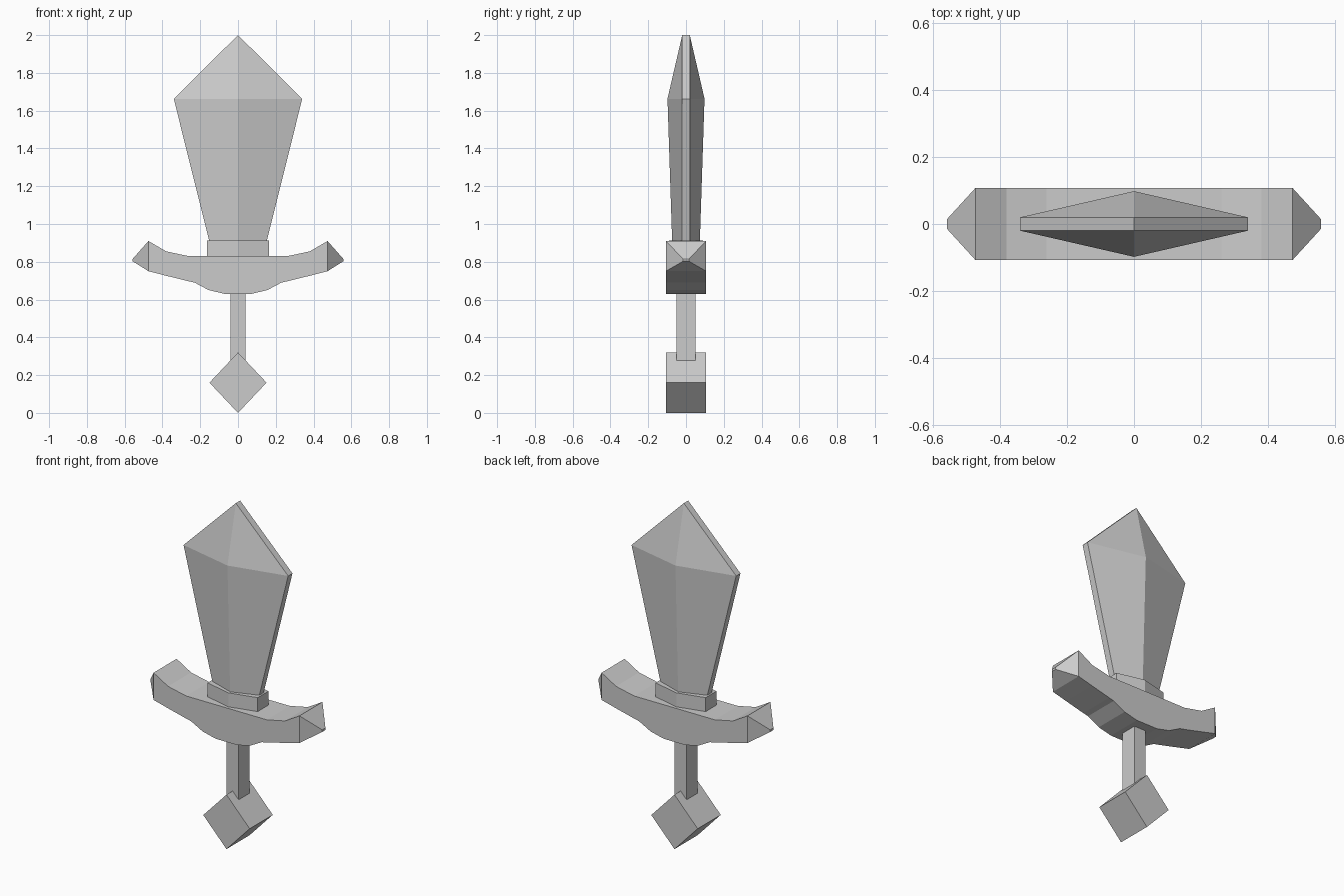
import bpy, bmesh

if "Cube" in bpy.data.objects:
    bpy.data.objects.remove(bpy.data.objects["Cube"])


def finish(bm, name):
    bmesh.ops.recalc_face_normals(bm, faces=bm.faces)
    mesh = bpy.data.meshes.new(name)
    bm.to_mesh(mesh)
    bm.free()
    bpy.context.collection.objects.link(bpy.data.objects.new(name, mesh))


def loft(name, rings):
    """Skin closed rings of equal length, capping both ends."""
    bm = bmesh.new()
    vs = [[bm.verts.new(p) for p in r] for r in rings]
    n = len(vs[0])
    for a, b in zip(vs, vs[1:]):
        for i in range(n):
            j = (i + 1) % n
            bm.faces.new((a[i], a[j], b[j], b[i]))
    bm.faces.new(vs[0])
    bm.faces.new(vs[-1])
    bmesh.ops.remove_doubles(bm, verts=bm.verts, dist=1e-5)
    finish(bm, name)


def ridge_ring(z, w, edge, mid):
    """Flattened hexagon: blunt side edges and a central ridge."""
    return [(-w, -edge, z), (0, -mid, z), (w, -edge, z),
            (w, edge, z), (0, mid, z), (-w, edge, z)]


def rect_ring_x(x, y, z0, z1):
    return [(x, -y, z0), (x, y, z0), (x, y, z1), (x, -y, z1)]


def rect_ring_z(z, x, y):
    return [(-x, -y, z), (x, -y, z), (x, y, z), (-x, y, z)]


# Blade: widens upward, then closes to a short chisel tip
bm = bmesh.new()
low, high = [[bm.verts.new(p) for p in ridge_ring(*r)]
             for r in ((0.90, 0.15, 0.02, 0.073), (1.663, 0.34, 0.02, 0.098))]
front, back = bm.verts.new((0, -0.02, 2)), bm.verts.new((0, 0.02, 2))
for i in range(6):
    j = (i + 1) % 6
    bm.faces.new((low[i], low[j], high[j], high[i]))
for i, j, tip in ((0, 1, front), (1, 2, front), (3, 4, back), (4, 5, back)):
    bm.faces.new((high[i], high[j], tip))
bm.faces.new((high[2], high[3], back, front))
bm.faces.new((high[5], high[0], front, back))
bm.faces.new(low)
finish(bm, "blade")

# Collar below the blade
loft("collar", [ridge_ring(z, 0.163, 0.05, 0.09) for z in (0.82, 0.912)])

# Crossguard: stations (x, half depth, bottom, top), mirrored to the left
stations = [(0.07, 0.107, 0.63, 0.83), (0.155, 0.107, 0.65, 0.83),
            (0.23, 0.107, 0.69, 0.83), (0.262, 0.107, 0.697, 0.83),
            (0.38, 0.107, 0.726, 0.855), (0.474, 0.107, 0.75, 0.91),
            (0.558, 0.015, 0.803, 0.815)]
left = [(-x, y, a, b) for x, y, a, b in reversed(stations)]
loft("crossguard", [rect_ring_x(*s) for s in left + stations])

# Grip
loft("grip", [rect_ring_z(z, 0.039, 0.05) for z in (0.27, 0.64)])

# Diamond pommel
diamond = [(0, 0), (0.151, 0.16), (0, 0.32), (-0.151, 0.16)]
loft("pommel", [[(x, y, z) for x, z in diamond] for y in (-0.107, 0.107)])
